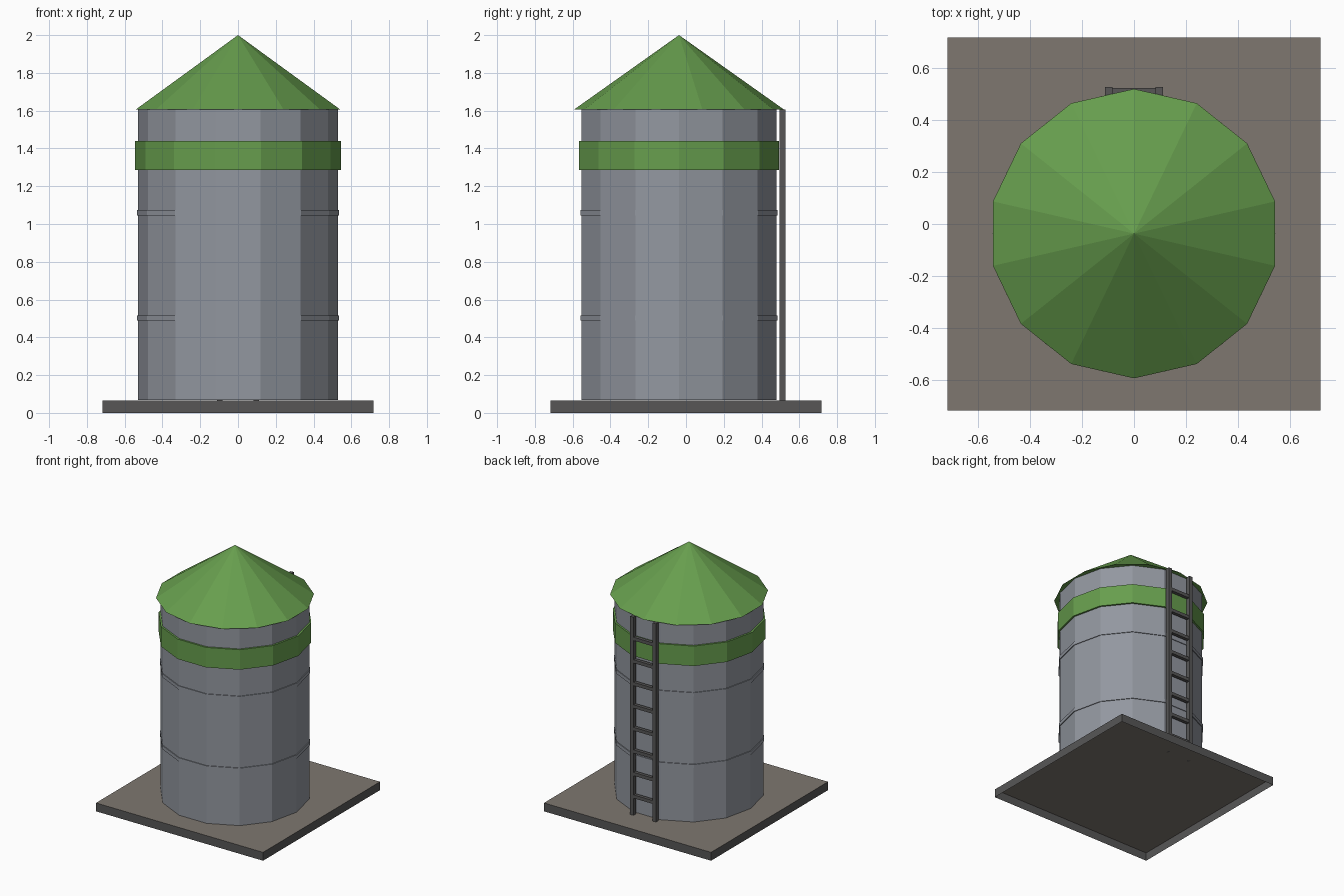
import bpy
import bmesh
import math
from mathutils import Matrix, Vector

cube = bpy.data.objects.get("Cube")
if cube:
    bpy.data.objects.remove(cube, do_unlink=True)


def material(name, rgb):
    mat = bpy.data.materials.new(name)
    mat.use_nodes = True
    mat.diffuse_color = (*rgb, 1)
    bsdf = next(n for n in mat.node_tree.nodes if n.type == 'BSDF_PRINCIPLED')
    bsdf.inputs["Base Color"].default_value = (*rgb, 1)
    bsdf.inputs["Roughness"].default_value = 0.8
    return mat


STEEL = material("blue grey steel", (0.29, 0.31, 0.35))
GREEN = material("roof green", (0.135, 0.34, 0.075))
EARTH = material("brown ground", (0.21, 0.185, 0.16))
DARK = material("dark grey", (0.095, 0.094, 0.094))

SIDES = 14
AXIS_Y = -0.037   # the tank sits slightly forward to leave room for the ladder
BASE_TOP = 0.065
EAVE = 1.605


def finish(name, bm, *mats):
    mesh = bpy.data.meshes.new(name)
    bm.to_mesh(mesh)
    bm.free()
    for mat in mats:
        mesh.materials.append(mat)
    obj = bpy.data.objects.new(name, mesh)
    bpy.context.collection.objects.link(obj)
    return obj


def add_box(bm, center, size):
    matrix = Matrix.Translation(center) @ Matrix.Diagonal((*size, 1))
    bmesh.ops.create_cube(bm, size=1, matrix=matrix)


def prism(name, bottom, top, r_bottom, r_top, mat, vertex_angle=0):
    """Faceted cylinder or cone around the tank axis, first corner at vertex_angle."""
    bm = bmesh.new()
    bmesh.ops.create_cone(bm, cap_ends=True, segments=SIDES, radius1=r_bottom,
                          radius2=r_top, depth=top - bottom)
    bmesh.ops.remove_doubles(bm, verts=bm.verts, dist=0.0001)
    # Turn the first corner from wherever it lies to the wanted angle
    corner = max(bm.verts, key=lambda v: (round(v.co.xy.length, 4), v.co.y))
    turn = vertex_angle - math.atan2(corner.co.y, corner.co.x)
    place = Matrix.Translation((0, AXIS_Y, (bottom + top) / 2))
    bm.transform(place @ Matrix.Rotation(turn, 4, 'Z'))
    return finish(name, bm, mat)


# Ground slab: hollow underneath, earth on top and dark walls
bm = bmesh.new()
add_box(bm, (0, 0, BASE_TOP / 2), (1.436, 1.436, BASE_TOP))
bm.normal_update()
bmesh.ops.delete(bm, geom=[f for f in bm.faces if f.normal.z < -0.5], context='FACES_ONLY')
for face in bm.faces:
    face.material_index = 0 if face.normal.z > 0.5 else 1
finish("ground_slab", bm, EARTH, DARK)

# Tank wall, hoops, painted band and roof
prism("tank_wall", BASE_TOP + 0.002, EAVE, 0.53, 0.53, STEEL)
for label, z in (("lower", 0.502), ("upper", 1.06)):
    prism(f"{label}_hoop", z - 0.014, z + 0.014, 0.536, 0.536, STEEL)
prism("green_band", 1.285, 1.44, 0.544, 0.544, GREEN)
prism("cone_roof", EAVE, 2.0, 0.557, 0, GREEN, math.pi / 2)

# Ladder at the back: two rails and evenly spaced rungs
LADDER_Y = 0.511
for label, side in (("left", 1), ("right", -1)):
    bm = bmesh.new()
    add_box(bm, Vector((side * 0.097, LADDER_Y, (BASE_TOP + EAVE) / 2)),
            (0.028, 0.032, EAVE - BASE_TOP))
    finish(f"{label}_ladder_rail", bm, DARK)
bm = bmesh.new()
for i in range(8):
    add_box(bm, Vector((0, LADDER_Y, 0.21 + 0.175 * i)), (0.17, 0.026, 0.026))
finish("ladder_rungs", bm, DARK)
